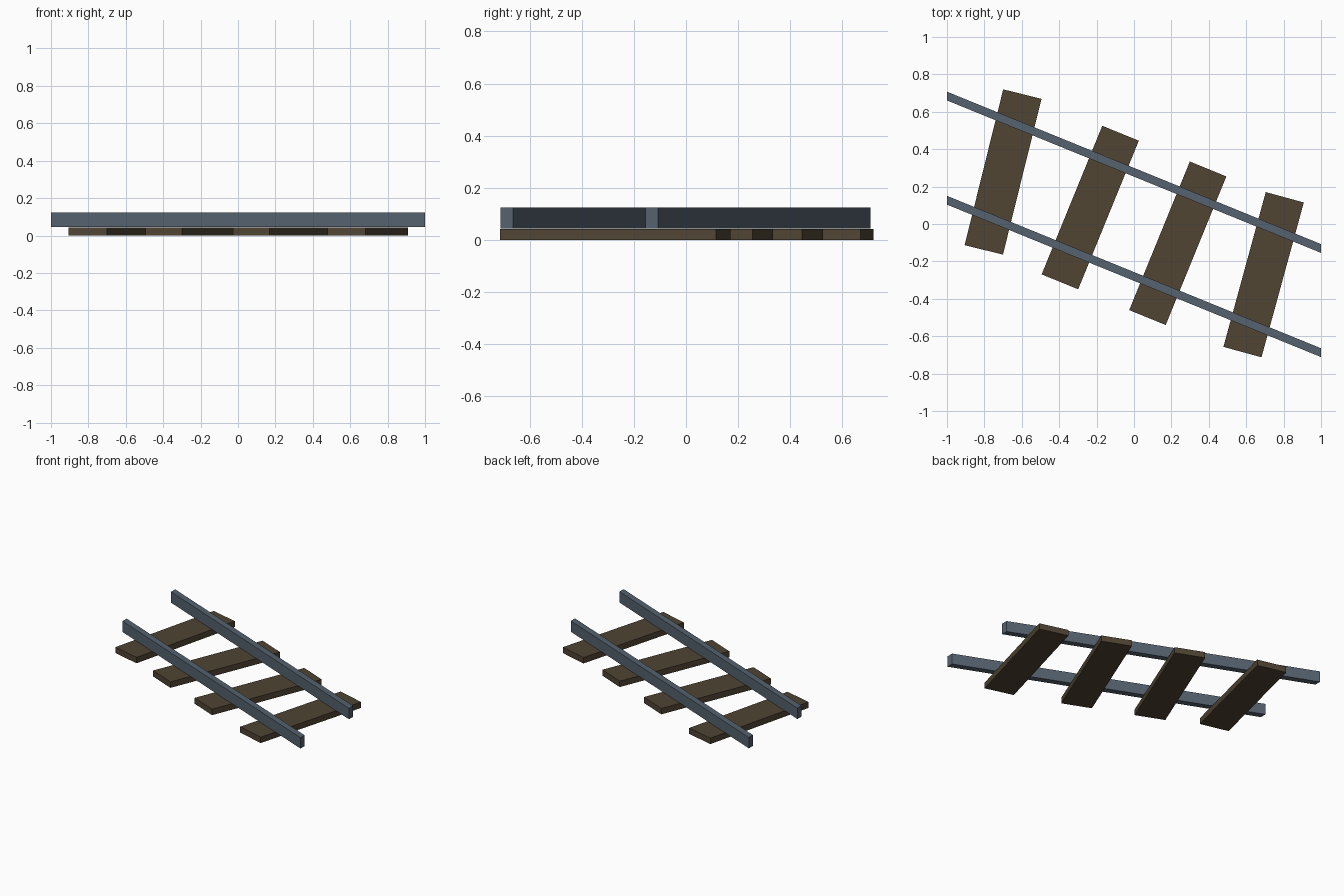
import bpy
import bmesh
import math

if "Cube" in bpy.data.objects:
    bpy.data.objects.remove(bpy.data.objects["Cube"])


def material(name, rgb):
    m = bpy.data.materials.new(name)
    m.diffuse_color = (*rgb, 1.0)
    m.use_nodes = True
    m.node_tree.nodes["Principled BSDF"].inputs["Base Color"].default_value = m.diffuse_color
    return m


steel = material("steel grey", (0.091, 0.122, 0.156))
timber = material("dark timber", (0.080, 0.058, 0.034))


def prism(name, outline, z0, z1, mat):
    """Extrude a flat outline upwards from z0 to z1."""
    bm = bmesh.new()
    base = bm.faces.new([bm.verts.new((x, y, z0)) for x, y in outline])
    top = bmesh.ops.extrude_face_region(bm, geom=[base])["geom"]
    for v in top:
        if isinstance(v, bmesh.types.BMVert):
            v.co.z = z1
    bmesh.ops.recalc_face_normals(bm, faces=bm.faces)
    mesh = bpy.data.meshes.new(name)
    bm.to_mesh(mesh)
    bm.free()
    mesh.materials.append(mat)
    obj = bpy.data.objects.new(name, mesh)
    bpy.context.collection.objects.link(obj)
    return obj


TIE_TOP = 0.043
RAIL_BOTTOM, RAIL_TOP = 0.045, 0.124

# wooden ties: centre x, centre y, clockwise turn in degrees
for i, (cx, cy, turn) in enumerate([(-0.70, 0.278, 13.9), (-0.234, 0.088, 22.2),
                                    (0.234, -0.103, 22.2), (0.693, -0.271, 15.3)]):
    a = math.radians(-turn)
    c, s = math.cos(a), math.sin(a)
    w, l = 0.1055, 0.429
    corners = [(-w, -l), (w, -l), (w, l), (-w, l)]
    prism(f"tie_{i + 1}", [(cx + x * c - y * s, cy + x * s + y * c) for x, y in corners],
          0, TIE_TOP, timber)

# slanted rails, ends cut square to the x axis
SLOPE, HALF = 0.4075, 0.0235
for name, mid in (("back_rail", 0.2765), ("front_rail", -0.2805)):
    prism(name, [(-1, mid + SLOPE - HALF), (1, mid - SLOPE - HALF),
                 (1, mid - SLOPE + HALF), (-1, mid + SLOPE + HALF)],
          RAIL_BOTTOM, RAIL_TOP, steel)
